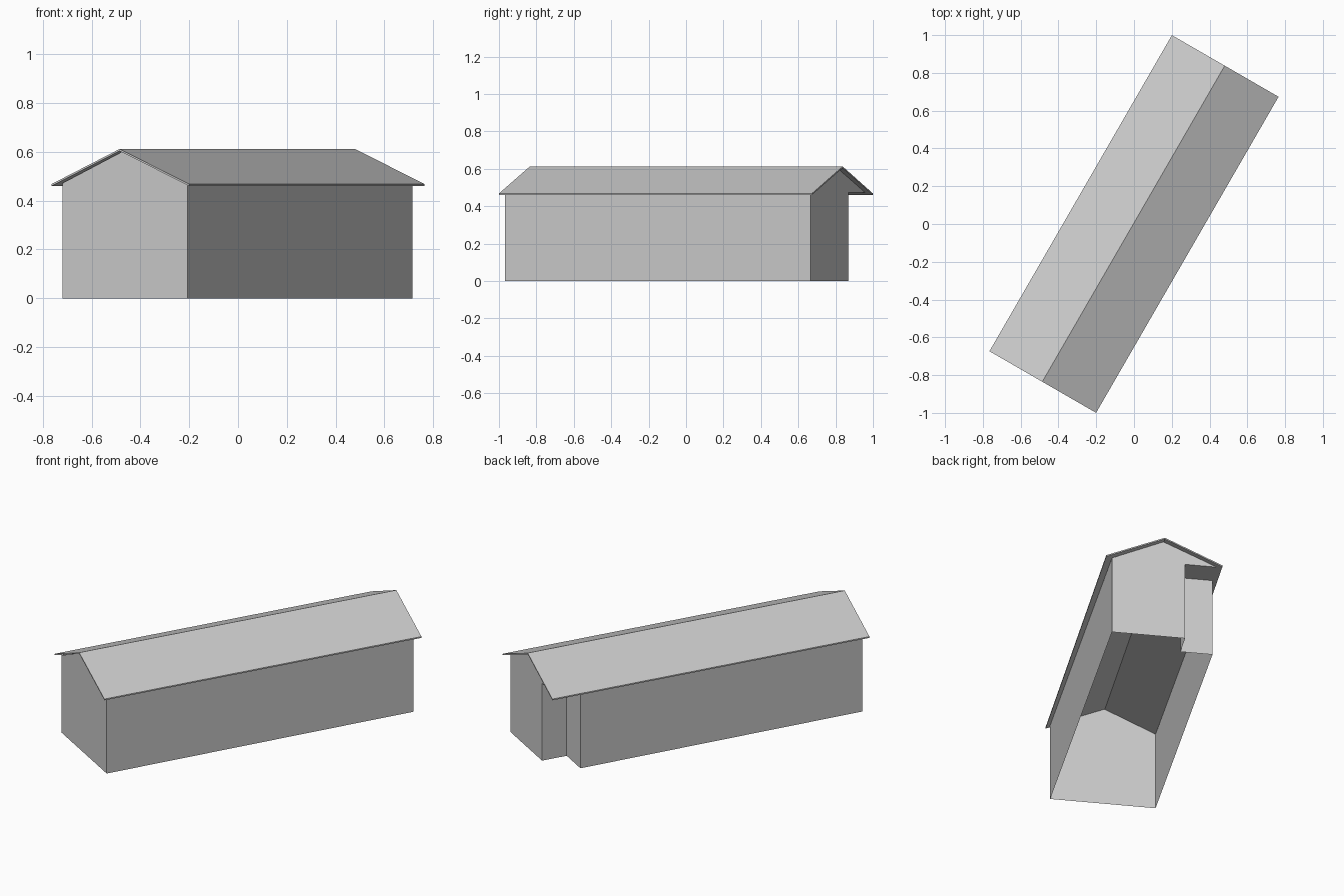
import bpy, bmesh, math

cube = bpy.data.objects.get("Cube")
if cube:
    bpy.data.objects.remove(cube)

TURN = math.radians(60)      # long axis of the building
EAVE, APEX = 0.472, 0.603    # wall top and gable peak
THICK = 0.008                # roof sheet thickness


def material(name, rgb):
    m = bpy.data.materials.new(name)
    m.use_nodes = True
    m.diffuse_color = (*rgb, 1)
    m.node_tree.nodes["Principled BSDF"].inputs["Base Color"].default_value = (*rgb, 1)
    return m


grey = material("light_grey", (0.6, 0.6, 0.6))


def build(name, polygons, recalc=False):
    """Make one flat-faced object from polygons, turned onto the long axis."""
    bm = bmesh.new()
    for points in polygons:
        bm.faces.new([bm.verts.new(p) for p in points])
    bmesh.ops.remove_doubles(bm, verts=bm.verts, dist=0.0005)
    if recalc:
        bmesh.ops.recalc_face_normals(bm, faces=bm.faces)
    mesh = bpy.data.meshes.new(name)
    bm.to_mesh(mesh)
    bm.free()
    mesh.materials.append(grey)
    obj = bpy.data.objects.new(name, mesh)
    obj.rotation_euler.z = TURN
    bpy.context.collection.objects.link(obj)
    return obj


def wall(a, b):
    return [(*a, 0), (*b, 0), (*b, EAVE), (*a, EAVE)]


# Footprint corners, counter-clockwise, with a notch at one rear corner
front_right, back_right = (-0.942, -0.304), (0.934, -0.288)
notch_outer, notch_inner = (0.934, 0.122), (0.784, 0.122)
back_left, front_left = (0.784, 0.302), (-0.942, 0.287)
gable_tip = (0.934, 0.302)

# Long walls and the recessed corner walls
build("right_wall", [wall(front_right, back_right)])
build("left_wall", [wall(back_left, front_left)])
build("porch_walls", [wall(notch_outer, notch_inner), wall(notch_inner, back_left)])

# Gable ends; the rear one carries on above the recess
build("front_gable", [[(*front_left, 0), (*front_right, 0), (*front_right, EAVE),
                       (-0.942, 0, APEX), (*front_left, EAVE)]])
build("back_gable", [[(*back_right, 0), (*notch_outer, 0), (*notch_outer, EAVE),
                      (*gable_tip, EAVE), (0.934, 0, APEX), (*back_right, EAVE)]])

# Ceiling of the recess
build("porch_soffit", [[(*p, EAVE) for p in (notch_inner, back_left, gable_tip, notch_outer)]])

# Roof: thin folded sheet swept along the building
HALF = 0.966
top = [(-0.326, 0.468), (0.003, 0.612), (0.326, 0.468)]
section = top + [(y, z - THICK) for y, z in reversed(top)]
sides = []
for i, (y, z) in enumerate(section):
    y2, z2 = section[(i + 1) % len(section)]
    sides.append([(-HALF, y, z), (HALF, y, z), (HALF, y2, z2), (-HALF, y2, z2)])
caps = [[(x, y, z) for y, z in section] for x in (-HALF, HALF)]
build("roof", sides + caps, recalc=True)
